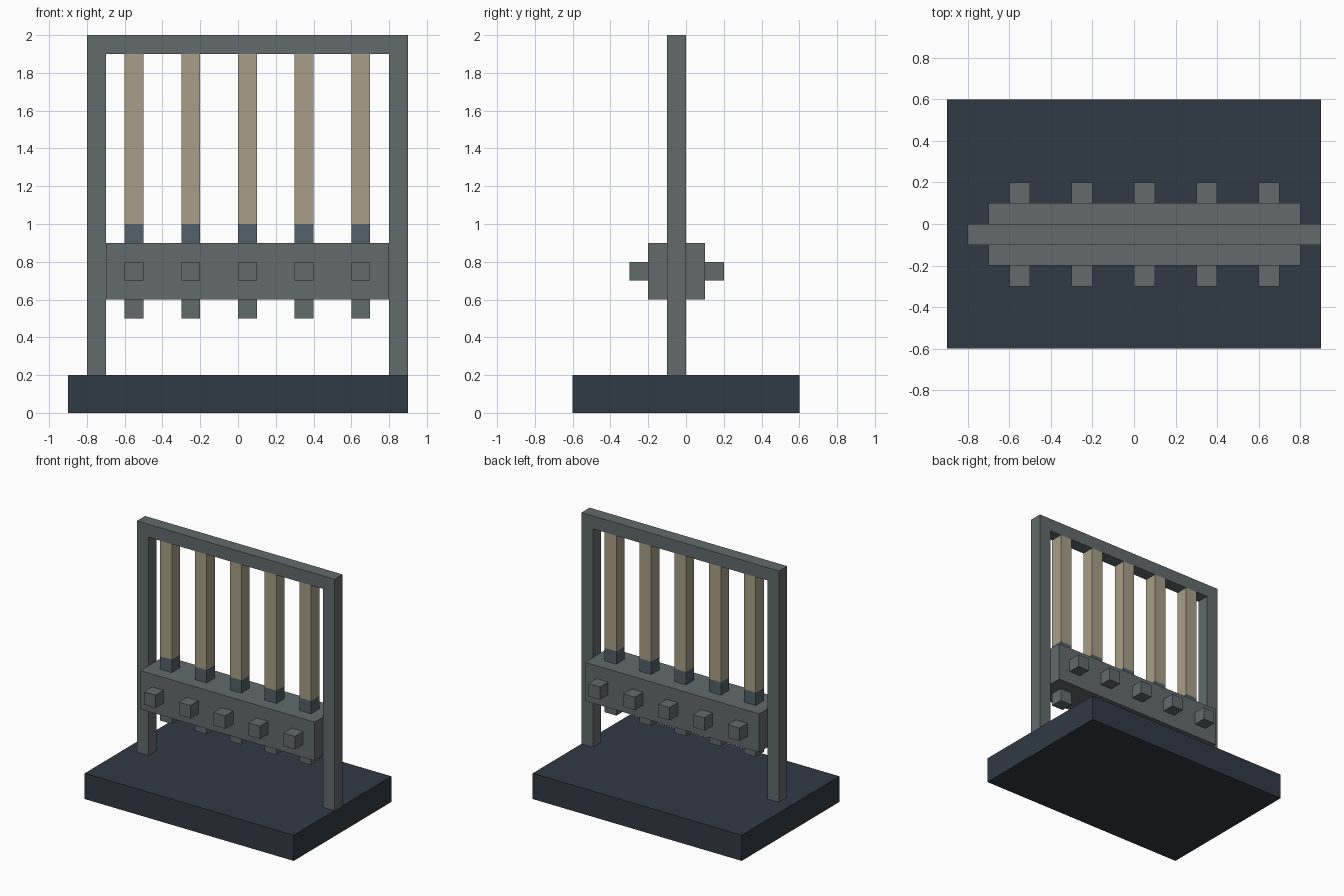
import bpy
import bmesh

if "Cube" in bpy.data.objects:
    bpy.data.objects.remove(bpy.data.objects["Cube"])


def material(name, rgb):
    m = bpy.data.materials.new(name)
    # convert sRGB bytes to linear
    m.diffuse_color = [((c / 255 + 0.055) / 1.055) ** 2.4 for c in rgb] + [1]
    m.use_nodes = True
    m.node_tree.nodes["Principled BSDF"].inputs["Base Color"].default_value = m.diffuse_color
    return m


SLATE = material("dark_slate", (48, 58, 67))
STEEL = material("steel_grey", (98, 107, 109))
COLLAR = material("blue_grey", (82, 96, 104))
TAN = material("tan", (168, 159, 136))


def finish(name, bm, mat):
    bmesh.ops.recalc_face_normals(bm, faces=bm.faces)
    mesh = bpy.data.meshes.new(name)
    bm.to_mesh(mesh)
    bm.free()
    mesh.materials.append(mat)
    obj = bpy.data.objects.new(name, mesh)
    bpy.context.collection.objects.link(obj)


def box(name, x, y, z, mat):
    """Box from (min, max) ranges on each axis."""
    bm = bmesh.new()
    bmesh.ops.create_cube(bm, size=1)
    for v in bm.verts:
        v.co = [(r[0] + r[1]) / 2 + c * (r[1] - r[0]) for c, r in zip(v.co, (x, y, z))]
    finish(name, bm, mat)


# Base slab
box("base", (-0.9, 0.9), (-0.6, 0.6), (0, 0.2), SLATE)

# Upright frame: two posts and a top rail as one extruded profile
bm = bmesh.new()
profile = [(-0.8, 0.2), (-0.7, 0.2), (-0.7, 1.9), (0.8, 1.9),
           (0.8, 0.2), (0.9, 0.2), (0.9, 2.0), (-0.8, 2.0)]
face = bm.faces.new([bm.verts.new((x, -0.1, z)) for x, z in profile])
out = bmesh.ops.extrude_face_region(bm, geom=[face], use_keep_orig=True)
bmesh.ops.translate(bm, vec=(0, 0.1, 0),
                    verts=[v for v in out["geom"] if isinstance(v, bmesh.types.BMVert)])
finish("frame", bm, STEEL)

# Hanging block
box("block", (-0.7, 0.8), (-0.2, 0.1), (0.6, 0.9), STEEL)

# Five hanging bars with collars, lower pegs and side studs
for i in range(5):
    x0 = -0.6 + 0.3 * i
    x, mid = (x0, x0 + 0.1), (-0.1, 0)
    box(f"hanging_bar_{i}", x, mid, (1.0, 1.9), TAN)
    box(f"collar_{i}", x, mid, (0.9, 1.0), COLLAR)
    box(f"lower_peg_{i}", x, mid, (0.5, 0.6), STEEL)
    box(f"front_stud_{i}", x, (-0.3, -0.2), (0.7, 0.8), STEEL)
    box(f"back_stud_{i}", x, (0.1, 0.2), (0.7, 0.8), STEEL)
